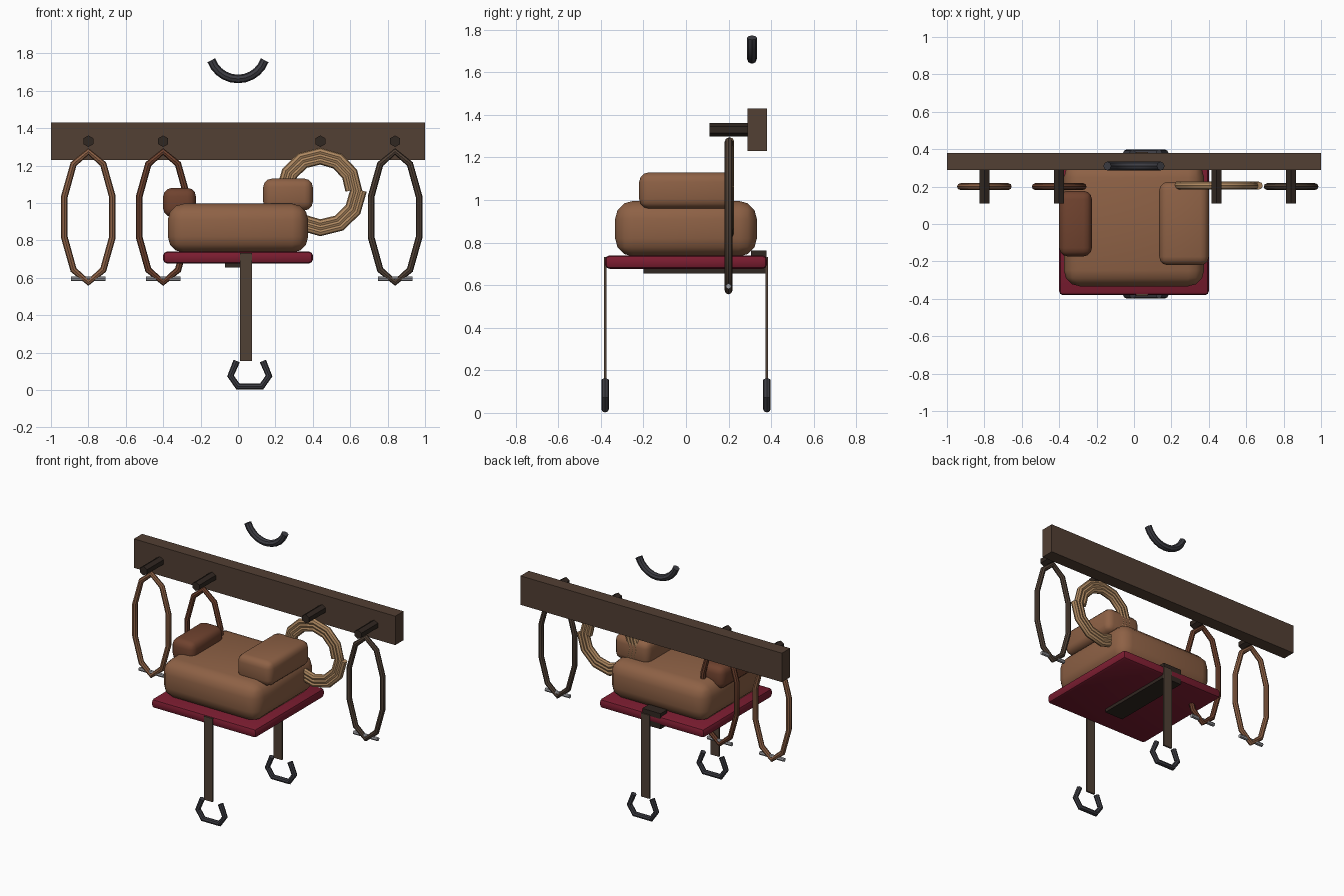
import bpy
from math import sin, cos, pi, radians

if "Cube" in bpy.data.objects:
    bpy.data.objects.remove(bpy.data.objects["Cube"])


def mat(name, r, g, b):
    m = bpy.data.materials.new(name)
    m.diffuse_color = (r, g, b, 1)
    m.use_nodes = True
    m.node_tree.nodes["Principled BSDF"].inputs["Base Color"].default_value = m.diffuse_color
    return m


WOOD = mat("wood", .085, .05, .033)
PEG = mat("dark_wood", .03, .02, .015)
TAN = mat("tan_leather", .27, .12, .06)
BROWN = mat("brown_leather", .16, .055, .028)
DARK = mat("dark_leather", .08, .052, .036)
RED = mat("red_cloth", .2, .012, .03)
ROPE = mat("rope", .43, .25, .12)
IRON = mat("iron", .045, .045, .055)
STEEL = mat("steel", .35, .35, .37)


def finish(ob, name, m, smooth=True):
    ob.name = name
    ob.data.materials.clear()
    ob.data.materials.append(m)
    if smooth:
        bpy.ops.object.shade_smooth_by_angle(angle=radians(35))
    return ob


def box(name, m, lo, hi, bevel=0, segs=3):
    bpy.ops.mesh.primitive_cube_add(size=1, location=[(a + b) / 2 for a, b in zip(lo, hi)])
    ob = bpy.context.object
    ob.scale = [b - a for a, b in zip(lo, hi)]
    bpy.ops.object.transform_apply(location=False, rotation=False, scale=True)
    if bevel:
        mod = ob.modifiers.new("bevel", 'BEVEL')
        mod.width, mod.segments = bevel, segs
        bpy.ops.object.modifier_apply(modifier=mod.name)
    return finish(ob, name, m, bool(bevel))


def rod(name, m, r, length, loc, rot, sides=8):
    bpy.ops.mesh.primitive_cylinder_add(vertices=sides, radius=r, depth=length,
                                        location=loc, rotation=rot)
    return finish(bpy.context.object, name, m)


def tube(name, m, pts, y, r, closed=False):
    # tube along (x, z) points in the plane at the given y
    cu = bpy.data.curves.new(name, 'CURVE')
    cu.dimensions = '3D'
    cu.bevel_depth, cu.bevel_resolution = r, 2
    cu.use_fill_caps = True
    sp = cu.splines.new('POLY')
    sp.points.add(len(pts) - 1)
    for p, (x, z) in zip(sp.points, pts):
        p.co = (x, y, z, 1)
    sp.use_cyclic_u = closed
    ob = bpy.data.objects.new(name, cu)
    bpy.context.collection.objects.link(ob)
    bpy.ops.object.select_all(action='DESELECT')
    ob.select_set(True)
    bpy.context.view_layer.objects.active = ob
    bpy.ops.object.convert(target='MESH')
    return finish(bpy.context.object, name, m)


# wall rail and pegs
box("wall_rail", WOOD, (-1, .29, 1.23), (1, .38, 1.43))
for i, x in enumerate((-.8, -.4, .44, .84)):
    rod(f"peg_{i + 1}", PEG, .031, .19, (x, .205, 1.33), (pi / 2, 0, 0), 6)

# hanging bridles, each with a metal bit
for i, (x, m) in enumerate(((-.8, TAN), (-.4, BROWN), (.84, DARK))):
    loop = [(x + .135 * sin(k * pi / 5), .925 + .35 * cos(k * pi / 5)) for k in range(10)]
    tube(f"bridle_{i + 1}", m, loop, .2, .018, True)
    rod(f"bit_{i + 1}", STEEL, .013, .185, (x, .2, .595), (0, pi / 2, 0))

# coiled rope
coil = []
for k in range(37):
    a, r = k * pi / 6, .155 + .073 * k / 36
    coil.append((.44 + r * cos(a), 1.065 + r * sin(a)))
tube("rope_coil", ROPE, coil, .205, .021)

# saddle on its cloth
box("saddle_cloth", RED, (-.4, -.38, .677), (.4, .38, .74), .02, 2)
box("saddle_seat", TAN, (-.375, -.333, .735), (.375, .333, .996), .085)
box("pommel", BROWN, (-.4, -.173, .925), (-.225, .177, 1.08), .045)
box("cantle", TAN, (.135, -.22, .96), (.4, .225, 1.13), .045)

# girth under the cloth and its rear block
box("girth", PEG, (-.07, -.2, .655), (.07, .37, .69))
box("girth_block", PEG, (-.07, .305, .655), (.07, .378, .762))

# stirrup straps and irons, front and back
half = [(.07, .155), (.103, .075), (.063, .018)]
iron = [(.063 + x, z) for x, z in half] + [(.063 - x, z) for x, z in reversed(half)]
for side, s in (("front", -1), ("back", 1)):
    y = s * .38
    box(f"{side}_stirrup_strap", DARK, (.01, y - .006, .155), (.075, y + .006, .732))
    tube(f"{side}_stirrup", IRON, iron, y, .018)

# horseshoe above the rail
shoe = [(.152 * sin(a), 1.815 - .152 * cos(a))
        for a in (radians(-70 + 14 * k) for k in range(11))]
tube("horseshoe", IRON, shoe, .31, .023)
